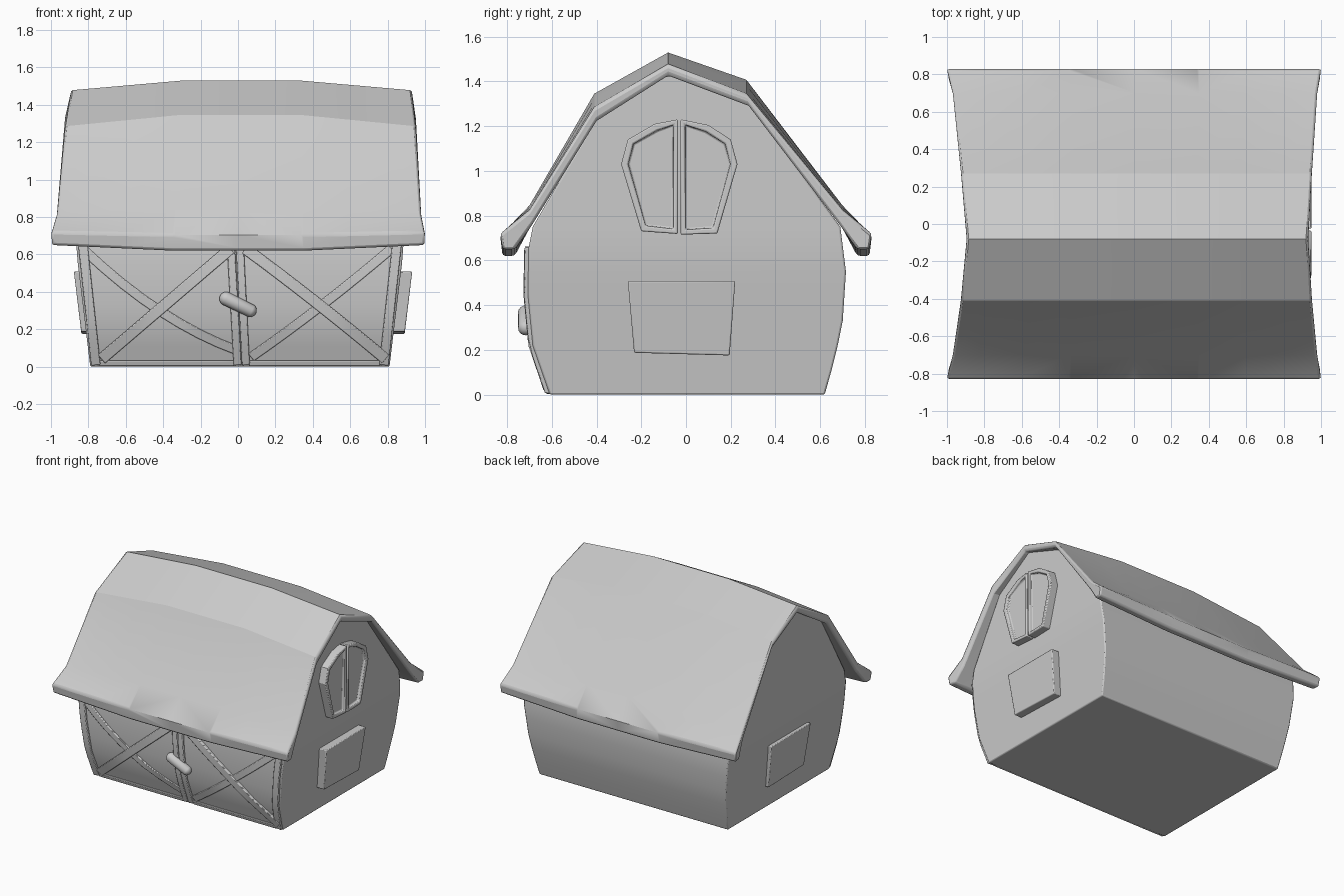
import bpy, bmesh, math
from mathutils import Vector

if "Cube" in bpy.data.objects:
    bpy.data.objects.remove(bpy.data.objects["Cube"])


def lerp(table, z):
    for (a, va), (b, vb) in zip(table, table[1:]):
        if z <= b:
            return va + (vb - va) * (z - a) / (b - a)
    return table[-1][1]


# Body outline: front and back y, and half width, by height
FRONT = [(0, -.61), (.22, -.685), (.45, -.707), (.66, -.703), (.75, -.685), (1.24, -.40), (1.30, -.30), (1.44, -.09)]
BACK = [(0, .62), (.16, .665), (.32, .70), (.55, .715), (.75, .69), (1.30, .285), (1.44, -.07)]
WIDTH = [(0, .80), (.62, .875), (1.45, .88)]


def wall_x(side, z, out=0):
    return .01 + side * (lerp(WIDTH, z) + out)


def finish(name, bm, bevel=0.0, angle=25):
    bmesh.ops.recalc_face_normals(bm, faces=bm.faces)
    me = bpy.data.meshes.new(name)
    bm.to_mesh(me)
    bm.free()
    ob = bpy.data.objects.new(name, me)
    bpy.context.collection.objects.link(ob)
    bpy.ops.object.select_all(action='DESELECT')
    ob.select_set(True)
    bpy.context.view_layer.objects.active = ob
    if bevel:
        m = ob.modifiers.new("soft_edges", 'BEVEL')
        m.width = bevel
        m.segments = 2
        m.limit_method = 'ANGLE'
        m.angle_limit = math.radians(50)
    bpy.ops.object.shade_smooth_by_angle(angle=math.radians(angle))
    return ob


def loft(rings, caps=True):
    bm = bmesh.new()
    vs = [[bm.verts.new(p) for p in r] for r in rings]
    n = len(vs[0])
    for a, b in zip(vs, vs[1:]):
        for i in range(n):
            j = (i + 1) % n
            bm.faces.new((a[i], a[j], b[j], b[i]))
    if caps:
        bm.faces.new(vs[0])
        bm.faces.new(vs[-1])
    return bm, vs


# Barn body, stacked as four-cornered slices
levels = [0, .11, .22, .33, .45, .55, .66, .75, 1.0, 1.24, 1.30, 1.44]
rings = []
for z in levels:
    f, b = lerp(FRONT, z), lerp(BACK, z)
    l, r = wall_x(-1, z), wall_x(1, z)
    rings.append([(l, f, z), (r, f, z), (r, b, z), (l, b, z)])
finish("barn_body", loft(rings)[0], .008)

# Roof shell: y, z at the gable end, lift at the middle, half length
OUTER = [(-.82, .65, -.03, .995), (-.83, .72, -.015, 1.0), (-.70, .825, .02, .975), (-.41, 1.285, .06, .94),
         (-.08, 1.477, .052, .915), (.27, 1.345, .062, .94), (.70, .825, .02, .975), (.83, .72, -.015, 1.0),
         (.82, .65, -.03, .995)]
INNER = [(-.765, .65, -.03, .99), (-.69, .755, .01, .97), (-.40, 1.222, .05, .935), (-.08, 1.425, .045, .91),
         (.28, 1.29, .05, .935), (.69, .755, .01, .97), (.765, .65, -.03, .99)]
rings = []
for u in (-1, -.85, -.6, -.35, 0, .35, .6, .85, 1):
    k = min(1, (1 - abs(u)) / .65)
    rings.append([(u * h + .018 * (1 - h) / .085, y, z + k * dz) for y, z, dz, h in OUTER + INNER[::-1]])
bm, vs = loft(rings, caps=False)
for end in (vs[0], vs[-1]):
    o, n = end[:9], end[9:][::-1]
    for i in range(6):
        bm.faces.new((o[i + 1], o[i + 2], n[i + 1], n[i]))
    bm.faces.new((o[0], o[1], n[0]))
    bm.faces.new((o[8], o[7], n[6]))
finish("roof", bm, .014)


# Door boards that follow the bulging front wall
def board(name, a, b, width, thick, sag=0.0):
    a, b = Vector(a), Vector(b)
    d = (b - a).normalized()
    side = Vector((-d.y, d.x)) * width / 2
    rings = []
    n = 8
    for i in range(n + 1):
        t = i / n
        c = a.lerp(b, t) - Vector((0, sag * 4 * t * (1 - t)))
        p, q = c + side, c - side
        fp, fq = lerp(FRONT, max(p.y, 0)), lerp(FRONT, max(q.y, 0))
        rings.append([(p.x, fp - thick, p.y), (q.x, fq - thick, q.y),
                      (q.x, fq + .02, q.y), (p.x, fp + .02, p.y)])
    return finish(name, loft(rings)[0], .005)


for s, side in ((-1, "left"), (1, "right")):
    board(side + "_door_post", (wall_x(s, 0, -.03), .008), (wall_x(s, .66, -.035), .66), .05, .018)
    board(side + "_door_center_post", (.02 + s * .022, .008), (-.015 + s * .024, .66), .042, .018)
    board(side + "_door_bottom_rail", (.02 + s * .04, .018), (wall_x(s, 0, -.05), .018), .03, .014)
board("left_under_brace", (-.82, .62), (.0, .085), .05, .012, .06)
board("left_over_brace", (-.73, .04), (-.04, .63), .06, .02)
board("right_under_brace", (.82, .63), (.07, .05), .05, .012, .015)
board("right_over_brace", (.04, .63), (.79, .04), .06, .02, -.01)

# Door latch: tilted capsule
bm = bmesh.new()
bmesh.ops.create_uvsphere(bm, u_segments=16, v_segments=10, radius=.037)
for v in bm.verts:
    v.co.z += .07 if v.co.z > 0.001 else (-.07 if v.co.z < -.001 else .07)
latch = finish("door_latch", bm, 0, 50)
latch.location = (0, -.715, .332)
latch.rotation_euler = (0, math.radians(-64), 0)


# Slabs drawn on a gable wall, with an optional sunken panel
def slab(name, side, pts, out, inset=0.0):
    bm, vs = loft([[(wall_x(side, z, d), y, z) for y, z in pts] for d in (-.03, out)])
    if inset:
        bm.faces.ensure_lookup_table()
        face = bm.faces[-1]
        bmesh.ops.recalc_face_normals(bm, faces=bm.faces)
        bmesh.ops.inset_region(bm, faces=[face], thickness=inset)
        bmesh.ops.inset_region(bm, faces=[face], thickness=.004)
        for v in face.verts:
            v.co.x -= side * .022
    return finish(name, bm, .006)


hatch = [(-.26, .508), (.22, .508), (.195, .175), (-.232, .187)]
slab("right_hatch", 1, hatch, .06)
slab("left_hatch", -1, hatch, .026)

# Loft shutters, right gable only
slab("loft_shutter_front", 1, [(-.036, .718), (-.20, .73), (-.29, 1.03), (-.26, 1.14), (-.14, 1.21), (-.036, 1.23)],
     .06, .03)
slab("loft_shutter_back", 1, [(-.024, .715), (.14, .72), (.23, 1.03), (.20, 1.14), (.10, 1.205), (-.024, 1.23)],
     .06, .03)
